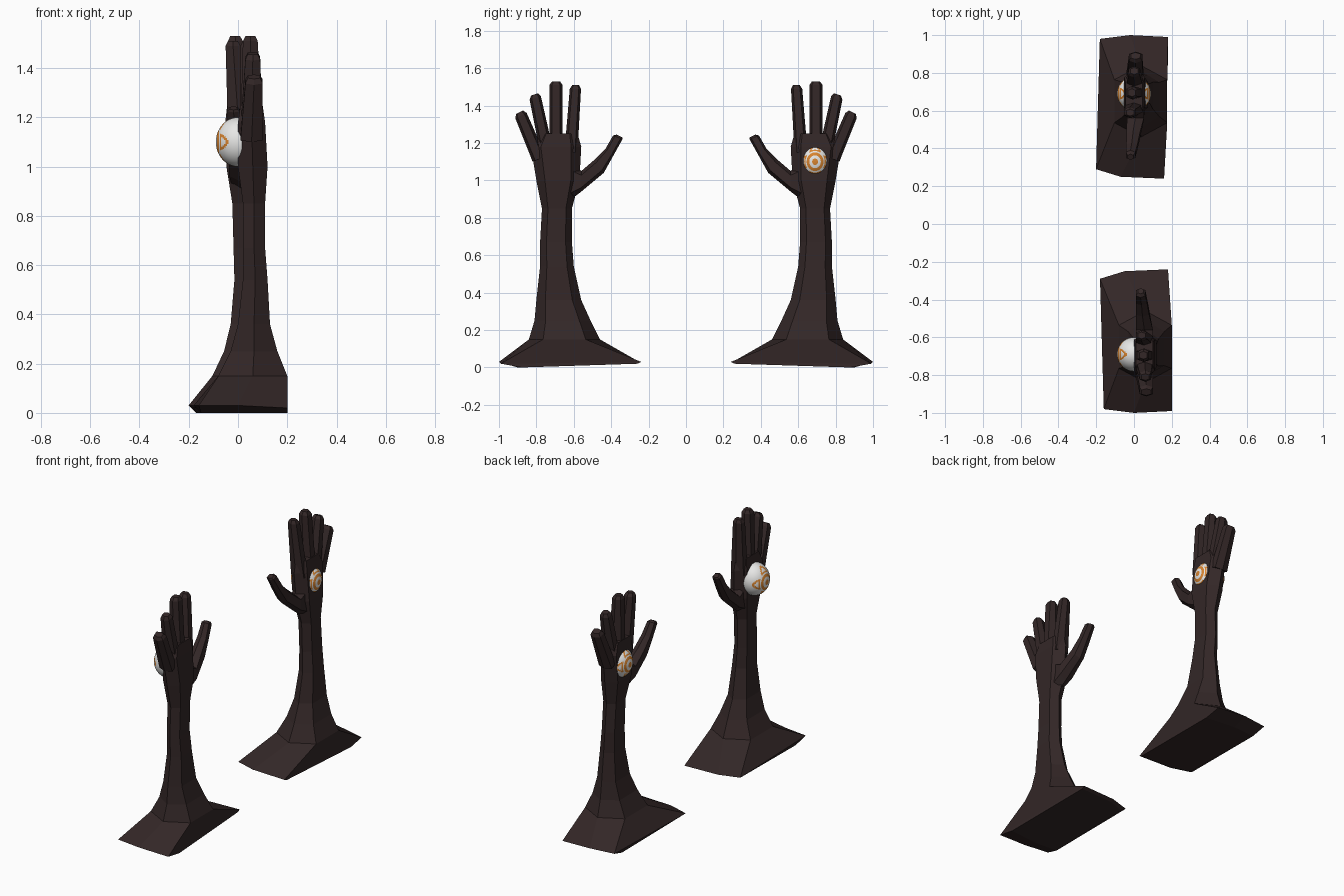
import bpy, bmesh, math
from mathutils import Vector

cube = bpy.data.objects.get("Cube")
if cube:
    bpy.data.objects.remove(cube, do_unlink=True)


def material(name, rgb):
    m = bpy.data.materials.new(name)
    m.use_nodes = True
    m.diffuse_color = (*rgb, 1)
    bsdf = m.node_tree.nodes["Principled BSDF"]
    bsdf.inputs["Base Color"].default_value = (*rgb, 1)
    bsdf.inputs["Roughness"].default_value = 0.8
    return m


DARK = material("dark brown", (0.033, 0.02, 0.02))
WHITE = material("off white", (0.8, 0.8, 0.79))
ORANGE = material("orange", (0.68, 0.23, 0.03))


def section(yl, zl, yr, zr, x0, x1, inset=0.2):
    """Six-sided cross-section between two side points, from x0 to x1."""
    l, r = Vector((0, yl, zl)), Vector((0, yr, zr))
    a, b = l.lerp(r, inset), l.lerp(r, 1 - inset)
    mid = (x0 + x1) / 2
    return [Vector((x, p.y, p.z)) for x, p in
            ((x0, a), (mid, l), (x1, a), (x1, b), (mid, r), (x0, b))]


def finish(name, bm, mats):
    bmesh.ops.recalc_face_normals(bm, faces=bm.faces)
    me = bpy.data.meshes.new(name)
    bm.to_mesh(me)
    bm.free()
    for m in mats:
        me.materials.append(m)
    ob = bpy.data.objects.new(name, me)
    bpy.context.collection.objects.link(ob)
    return ob


def loft(name, sections, place):
    bm = bmesh.new()
    rings = [[bm.verts.new(place(p)) for p in s] for s in sections]
    for lo, hi in zip(rings, rings[1:]):
        for i in range(6):
            j = (i + 1) % 6
            bm.faces.new((lo[i], lo[j], hi[j], hi[i]))
    bm.faces.new(rings[0])
    bm.faces.new(rings[-1])
    return finish(name, bm, [DARK])


# Flared foot: underside, then rim
FOOT = [
    [(-0.16, 0.31, 0.02), (-0.05, 0.27, 0.02), (0.18, 0.26, 0.02),
     (0.2, 0.88, 0), (0, 0.9, 0), (-0.15, 0.89, 0)],
    [(-0.18, 0.29, 0.03), (-0.05, 0.25, 0.03), (0.18, 0.24, 0.03),
     (0.2, 0.99, 0.02), (0, 1, 0.03), (-0.16, 0.98, 0.03)],
]
# Forearm and palm: z, inner y, outer y, x from, x to
ARM = [
    (0.15, 0.46, 0.84, -0.08, 0.2),
    (0.25, 0.51, 0.81, -0.03, 0.16),
    (0.36, 0.56, 0.8, 0, 0.13),
    (0.54, 0.6, 0.78, 0.02, 0.12),
    (0.67, 0.61, 0.78, 0.02, 0.11),
    (0.85, 0.61, 0.77, 0.02, 0.11),
    (1.0, 0.57, 0.8, 0, 0.12),
    (1.18, 0.56, 0.83, 0, 0.11),
    (1.25, 0.58, 0.79, 0.01, 0.1),
]
# Fingers: base left and right, tip left and right (y, z), tip x range
FINGERS = {
    "index_finger": ((0.58, 1.15), (0.65, 1.15), (0.56, 1.51), (0.62, 1.51), 0.01, 0.07),
    "middle_finger": ((0.66, 1.15), (0.73, 1.15), (0.66, 1.53), (0.73, 1.53), 0.02, 0.08),
    "ring_finger": ((0.71, 1.16), (0.78, 1.15), (0.78, 1.47), (0.84, 1.45), 0.03, 0.09),
    "little_finger": ((0.75, 1.13), (0.82, 1.1), (0.86, 1.38), (0.92, 1.35), 0.03, 0.1),
}
# Thumb: lower side and upper side (y, z), x range
THUMB = [
    (0.64, 0.88, 0.62, 1.1, 0.02, 0.1),
    (0.56, 0.94, 0.56, 1.05, 0.01, 0.1),
    (0.44, 1.04, 0.49, 1.11, 0.01, 0.08),
    (0.39, 1.13, 0.43, 1.17, 0.01, 0.07),
    (0.34, 1.22, 0.39, 1.24, 0.01, 0.06),
    (0.34, 1.23, 0.37, 1.245, 0.02, 0.05),
]


def finger(name, bl, br, tl, tr, x0, x1, place):
    bl, br, tl, tr = map(Vector, (bl, br, tl, tr))
    below = (bl + br - tl - tr).normalized() * 0.02
    cl, cr = tl.lerp(tr, 0.2), tr.lerp(tl, 0.2)
    loft(name, [section(*bl, *br, 0.01, 0.1),
                section(*(tl + below), *(tr + below), x0, x1),
                section(*cl, *cr, x0 + 0.01, x1 - 0.01)], place)


def is_orange(theta, phi):
    """Dot, ring and four outlined triangles around the x axis (degrees)."""
    theta = min(theta, 180 - theta)
    if theta < 10 or 20 < theta < 30:
        return True
    off = abs((phi + 45) % 90 - 45)
    half = 36 * (65 - theta) / 30
    if 35 < theta < 65:
        return off < half and (off > half - 12 or theta < 40)
    return False


def eyeball(name, y):
    # Ball with its poles along x
    bm = bmesh.new()
    bmesh.ops.create_uvsphere(bm, u_segments=64, v_segments=36, radius=1)
    for f in bm.faces:
        c = f.calc_center_median().normalized()
        theta = math.degrees(math.acos(c.z))
        phi = math.degrees(math.atan2(c.y, c.x))
        f.material_index = int(is_orange(theta, phi))
        f.smooth = True
    for v in bm.verts:
        a, b, c = v.co
        v.co = (-c * 0.09, y + b * 0.09, 1.1 + a * 0.1)
    finish(name, bm, [WHITE, ORANGE])


# Two mirrored hands, the back one leaning slightly to -x
for prefix, side, shift, lean in (("front", -1, 0, 0), ("back", 1, -0.02, -0.027)):
    def place(p):
        return (p[0] + shift + lean * p[2], side * p[1], p[2])

    arm = FOOT + [section(yi, z, yo, z, x0, x1) for z, yi, yo, x0, x1 in ARM]
    loft(prefix + "_arm", arm, place)
    for part, data in FINGERS.items():
        finger(prefix + "_" + part, *data, place)
    loft(prefix + "_thumb", [section(*row) for row in THUMB], place)
    eyeball(prefix + "_eyeball", side * 0.69)
